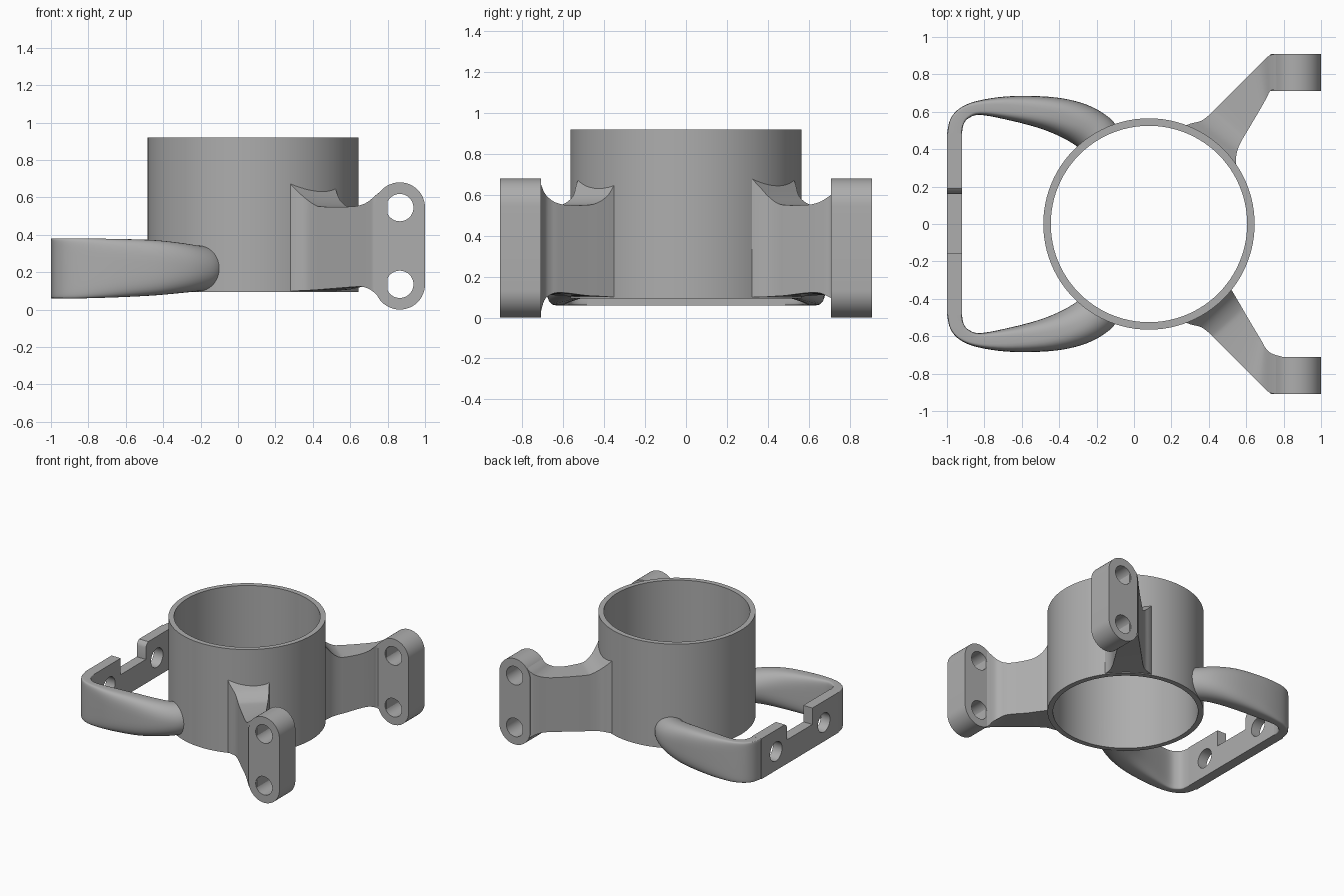
import bpy, bmesh, math
from mathutils import Vector, Matrix

cube = bpy.data.objects.get("Cube")
if cube:
    bpy.data.objects.remove(cube, do_unlink=True)

grey = bpy.data.materials.new("plain grey")
grey.use_nodes = True
GREY = (0.42, 0.42, 0.42, 1)
grey.diffuse_color = GREY
grey.node_tree.nodes["Principled BSDF"].inputs["Base Color"].default_value = GREY

RING_X = 0.08


def make(name, bm):
    bmesh.ops.recalc_face_normals(bm, faces=bm.faces)
    mesh = bpy.data.meshes.new(name)
    bm.to_mesh(mesh)
    bm.free()
    ob = bpy.data.objects.new(name, mesh)
    bpy.context.collection.objects.link(ob)
    mesh.materials.append(grey)
    return ob


def cylinder(name, r, centre, depth, axis="Z", sides=96):
    rot = {"Z": Matrix(), "X": Matrix.Rotation(math.pi / 2, 4, "Y"),
           "Y": Matrix.Rotation(math.pi / 2, 4, "X")}[axis]
    bm = bmesh.new()
    bmesh.ops.create_cone(bm, cap_ends=True, segments=sides, radius1=r, radius2=r,
                          depth=depth, matrix=Matrix.Translation(centre) @ rot)
    return make(name, bm)


def prism(name, points, move):
    bm = bmesh.new()
    face = bm.faces.new([bm.verts.new(p) for p in points])
    ext = bmesh.ops.extrude_face_region(bm, geom=[face])
    bmesh.ops.translate(bm, vec=move, verts=[v for v in ext["geom"] if isinstance(v, bmesh.types.BMVert)])
    return make(name, bm)


def activate(ob):
    bpy.ops.object.select_all(action="DESELECT")
    ob.select_set(True)
    bpy.context.view_layer.objects.active = ob


def cut(ob, cutters):
    activate(ob)
    for c in cutters:
        c.hide_render = True
        mod = ob.modifiers.new("cut", "BOOLEAN")
        mod.operation, mod.solver, mod.object = "DIFFERENCE", "EXACT", c
        bpy.ops.object.modifier_apply(modifier=mod.name)
        bpy.data.objects.remove(c, do_unlink=True)


def finish(ob):
    activate(ob)
    bpy.ops.object.shade_smooth_by_angle(angle=math.radians(32))


def bore():
    return cylinder("bore_cutter", 0.525, (RING_X, 0, 0.5), 2)


def smooth_rows(rows, steps):
    """Interpolate rows of values with a Catmull-Rom spline."""
    rows = [Vector(r) for r in rows]
    ext = [rows[0]] + rows + [rows[-1]]
    out = []
    for a, b, c, d in zip(ext, ext[1:], ext[2:], ext[3:]):
        for i in range(steps):
            t = i / steps
            out.append(0.5 * (2 * b + (c - a) * t + (2 * a - 5 * b + 4 * c - d) * t * t
                              + (3 * b - a - 3 * c + d) * t ** 3))
    return out + [rows[-1]]


def loft(name, rows, section, side):
    """Row: outer x, y, inner x, y, bottom, top, squareness."""
    bm = bmesh.new()
    rings = []
    for ox, oy, ix, iy, zb, zt, n in rows:
        ring = []
        for u, v in section(n):
            a, b = (1 + u) / 2, (1 + v) / 2
            ring.append(bm.verts.new((ix + (ox - ix) * a, side * (iy + (oy - iy) * a), zb + (zt - zb) * b)))
        rings.append(ring)
    for r, s in zip(rings, rings[1:]):
        for i in range(len(r)):
            j = (i + 1) % len(r)
            bm.faces.new((r[i], r[j], s[j], s[i]))
    bm.faces.new(rings[0])
    bm.faces.new(rings[-1])
    return make(name, bm)


def square(n):
    return [(-1, -1), (1, -1), (1, 1), (-1, 1)]


def rounded(n):
    pts = []
    for i in range(40):
        a = math.tau * (i + 0.5) / 40
        c, s = math.cos(a), math.sin(a)
        pts.append((math.copysign(abs(c) ** (2 / n), c), math.copysign(abs(s) ** (2 / n), s)))
    return pts


# Open sleeve
sleeve = cylinder("sleeve", 0.565, (RING_X, 0, 0.507), 0.826)
cut(sleeve, [bore()])
finish(sleeve)

# Bracket arms: shared outer edge and heights, inner edge differs per side
outer = [(.24, .51), (.30, .536), (.36, .552), (.41, .59), (.45, .63),
         (.60, .78), (.66, .84), (.70, .88), (.735, .905), (.80, .905)]
heights = [(.10, .72), (.10, .65), (.102, .595), (.105, .56), (.108, .55),
           (.12, .55), (.122, .56), (.11, .58), (.085, .61), (.02, .66)]
inner_back = [(.545, .28), (.545, .35), (.555, .40), (.575, .445), (.60, .487),
              (.655, .58), (.69, .64), (.712, .68), (.735, .715), (.80, .715)]
inner_front = [(.50, .31), (.52, .35), (.54, .384), (.57, .435), (.60, .487),
               (.655, .58), (.685, .63), (.705, .665), (.735, .692), (.80, .712)]

LUG_X, LUG_R, LOW, HIGH = 0.865, 0.135, 0.135, 0.545
for label, side, inner in (("front", -1, inner_front), ("back", 1, inner_back)):
    rows = [o + i + h + (1,) for o, i, h in zip(outer, inner, heights)]
    arm = loft(label + "_arm", smooth_rows(rows, 4), square, side)
    cut(arm, [bore()])
    finish(arm)

    # Mounting lug with two bolt holes
    outline = []
    for i in range(50):
        k = i % 25
        a = math.pi * k / 24 + (math.pi if i > 24 else 0)
        z = LOW if i > 24 else HIGH
        outline.append((LUG_X + LUG_R * math.cos(a), side * 0.71, z + LUG_R * math.sin(a)))
    lug = prism(label + "_lug", outline, (0, side * 0.2, 0))
    cut(lug, [cylinder("hole_cutter", 0.073, (LUG_X, side * 0.81, z), 0.6, "Y", 40) for z in (LOW, HIGH)])
    finish(lug)

    # Curved side strap, flat at the plate and oval at the sleeve
    strap_rows = [(-1, .48, -.92, .48, .06, .38, 20), (-.982, .56, -.912, .53, .06, .38, 16),
                  (-.93, .62, -.885, .565, .06, .38, 10), (-.83, .66, -.82, .583, .06, .38, 6),
                  (-.65, .684, -.66, .553, .065, .378, 4), (-.42, .677, -.50, .51, .075, .372, 3),
                  (-.25, .637, -.38, .46, .088, .357, 2.4), (-.13, .567, -.30, .41, .098, .342, 2.1),
                  (-.07, .49, -.24, .35, .10, .34, 2)]
    strap = loft(label + "_strap", smooth_rows(strap_rows, 5), rounded, side)
    cut(strap, [bore()])
    finish(strap)

# End plate with a top notch and two holes
plate = prism("end_plate", [(-1, y, z) for y, z in ((-.485, .06), (.485, .06), (.485, .38), (-.485, .38))],
              (0.08, 0, 0))
notch = prism("notch_cutter", [(-1.1, y, z) for y, z in
              ((-.155, .25), (.16, .25), (.16, .34), (.168, .362), (.19, .381), (.19, .5), (-.155, .5))],
              (0.3, 0, 0))
cut(plate, [notch] + [cylinder("hole_cutter", 0.075, (-0.96, y, 0.21), 0.3, "X", 40) for y in (-0.3, 0.3)])
finish(plate)
